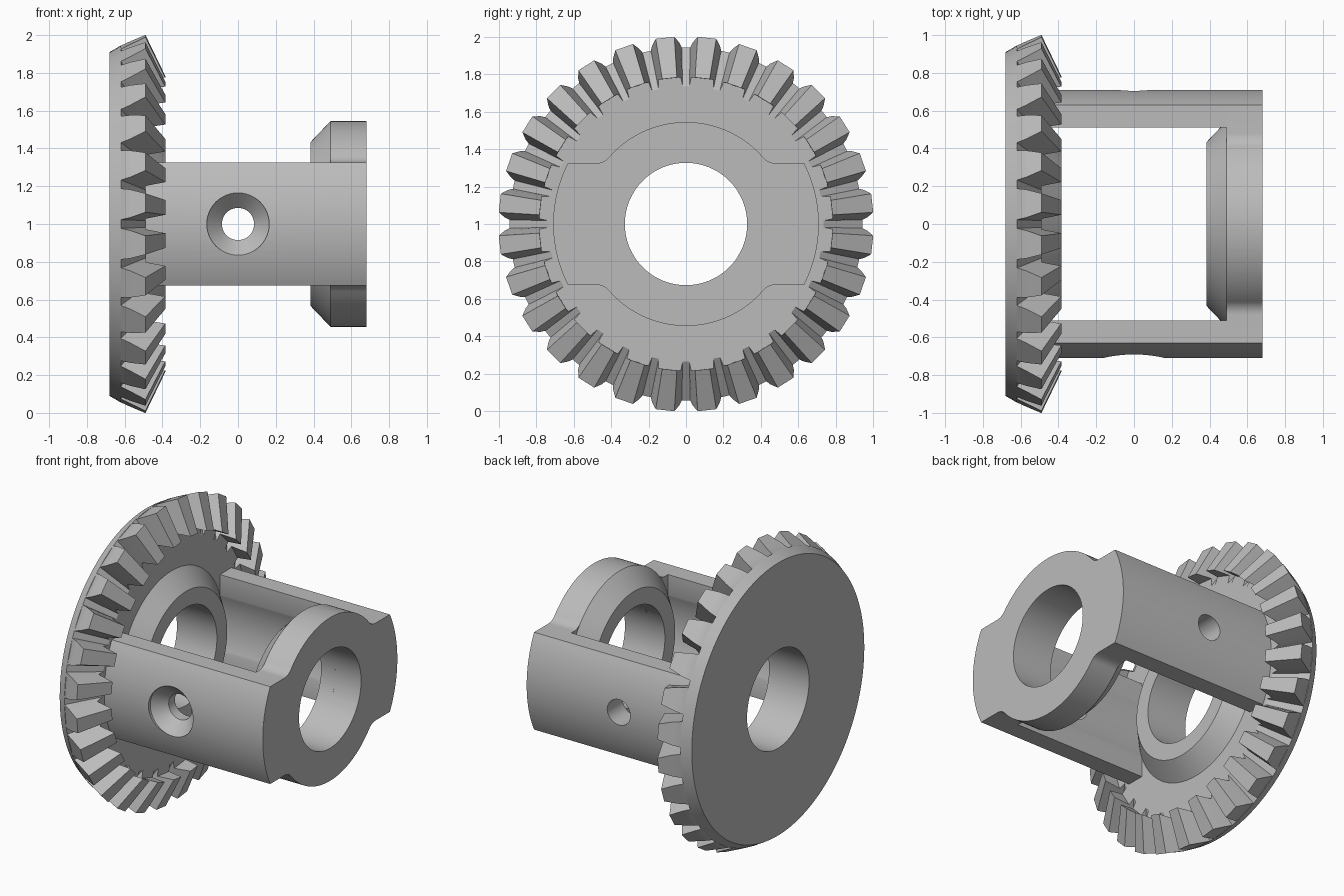
import bpy, bmesh
from math import sin, cos, pi, asin, atan2, sqrt, hypot, radians

if "Cube" in bpy.data.objects:
    bpy.data.objects.remove(bpy.data.objects["Cube"])

STEEL = bpy.data.materials.new("grey_steel")
STEEL.use_nodes = True
STEEL.diffuse_color = (0.5, 0.5, 0.5, 1)
STEEL.node_tree.nodes["Principled BSDF"].inputs["Base Color"].default_value = (0.5, 0.5, 0.5, 1)

AXIS_Z = 1.0      # height of the shaft axis
BORE = 0.327
ARM_R, ARM_H, ARM_IN = 0.71, 0.325, 0.51
BOSS_R = 0.545
FACE, END = 0.49, 0.68
TEETH = 28


def finish(name, bm):
    """Turn a bmesh into a smooth-by-angle object on the shaft axis."""
    bmesh.ops.recalc_face_normals(bm, faces=bm.faces)
    mesh = bpy.data.meshes.new(name)
    bm.to_mesh(mesh)
    bm.free()
    mesh.materials.append(STEEL)
    obj = bpy.data.objects.new(name, mesh)
    bpy.context.collection.objects.link(obj)
    obj.location.z = AXIS_Z
    return obj


def smooth(obj):
    bpy.ops.object.select_all(action='DESELECT')
    obj.select_set(True)
    bpy.context.view_layer.objects.active = obj
    bpy.ops.object.shade_smooth_by_angle(angle=radians(25))


def skin(bm, loops, closed):
    """Join point loops with quads, capping the ends unless closed."""
    rings = [[bm.verts.new(p) for p in loop] for loop in loops]
    n = len(rings[0])
    pairs = list(zip(rings, rings[1:])) + ([(rings[-1], rings[0])] if closed else [])
    for a, b in pairs:
        for i in range(n):
            j = (i + 1) % n
            bm.faces.new((a[i], a[j], b[j], b[i]))
    if not closed:
        bm.faces.new(rings[0])
        bm.faces.new(rings[-1])


def lathe(name, profile, segs=128):
    """Revolve a closed (x, radius) profile round the x axis."""
    bm = bmesh.new()
    turns = [2 * pi * i / segs for i in range(segs)]
    skin(bm, [[(x, r * cos(t), r * sin(t)) for x, r in profile] for t in turns], True)
    return finish(name, bm)


# Gear blank with bore, back cone, root cone and chamfered boss
smooth(lathe("gear_body", [
    (-END, BORE), (-END, 0.91), (-0.62, 0.945), (-FACE, 0.735),
    (-FACE, BOSS_R), (-0.385, 0.435), (-0.385, BORE)]))

# Bevel teeth: each level is half angle, outer (x, r), inner (x, r)
levels = [
    (0.096, (-0.64, 0.925), (-0.53, 0.72)),
    (0.088, (-0.62, 0.945), (-FACE, 0.735)),
    (0.077, (-0.57, 0.968), (-FACE, 0.785)),
    (0.050, (-0.49, 1.003), (-0.385, 0.785)),
]
bm = bmesh.new()
for k in range(TEETH):
    mid = 2 * pi * (k + 0.5) / TEETH
    loops = []
    for half, outer, inner in levels:
        corners = [(outer, -half), (outer, half), (inner, half), (inner, -half)]
        loops.append([(x, r * cos(mid + a), r * sin(mid + a)) for (x, r), a in corners])
    skin(bm, loops, False)
smooth(finish("gear_teeth", bm))

# Boss on the inside of the end plate
smooth(lathe("end_boss", [(FACE, BORE), (FACE, BOSS_R), (0.385, 0.435), (0.385, BORE)]))

# End plate: quarter outline with arm arc, fillet and round rim
fillet = 0.09
fz = ARM_H + fillet
fy = sqrt((BOSS_R + fillet) ** 2 - fz ** 2)
corner = asin(ARM_H / ARM_R)
tangent = atan2(fz, fy)
quarter = [(ARM_R * cos(corner * i / 12), ARM_R * sin(corner * i / 12)) for i in range(13)]
for i in range(9):
    a = -pi / 2 + (tangent - pi / 2) * i / 8
    quarter.append((fy + fillet * cos(a), fz + fillet * sin(a)))
for i in range(1, 17):
    a = tangent + (pi / 2 - tangent) * i / 16
    quarter.append((BOSS_R * cos(a), BOSS_R * sin(a)))
half_outline = quarter + [(-y, z) for y, z in quarter[-2::-1]]
outline = half_outline + [(y, -z) for y, z in half_outline[-2:0:-1]]
bm = bmesh.new()
sections = []
for y, z in outline:
    s = BORE / hypot(y, z)
    sections.append([(FACE, y, z), (END, y, z), (END, y * s, z * s), (FACE, y * s, z * s)])
skin(bm, sections, True)
smooth(finish("end_plate", bm))


# Side arms: round outside, flat inside with a shallow concave channel
def arm(name, side, hole):
    groove = asin(sqrt(BOSS_R ** 2 - ARM_IN ** 2) / BOSS_R)
    steps = [i / 12 - 1 for i in range(25)]
    section = [(ARM_R * cos(corner * s), ARM_R * sin(corner * s)) for s in steps]
    section.append((ARM_IN, ARM_H))
    section += [(BOSS_R * cos(groove * s), -BOSS_R * sin(groove * s)) for s in steps]
    section.append((ARM_IN, -ARM_H))
    bm = bmesh.new()
    skin(bm, [[(x, side * y, z) for y, z in section] for x in (-FACE - 0.01, FACE)], False)
    obj = finish(name, bm)

    # Radial pin hole cut from (distance, radius) stations
    bm = bmesh.new()
    turns = [2 * pi * i / 48 for i in range(48)]
    skin(bm, [[(r * cos(t), side * d, r * sin(t)) for t in turns] for d, r in hole], False)
    cutter = finish(name + "_cutter", bm)
    cutter.hide_render = True
    mod = obj.modifiers.new("pin_hole", 'BOOLEAN')
    mod.operation = 'DIFFERENCE'
    mod.solver = 'EXACT'
    mod.object = cutter
    bpy.context.view_layer.update()
    bpy.context.view_layer.objects.active = obj
    bpy.ops.object.modifier_apply(modifier=mod.name)
    bpy.data.objects.remove(cutter)
    smooth(obj)


arm("front_arm", -1, [(0.4, 0.085), (0.61, 0.085), (0.69, 0.165), (0.8, 0.165)])
arm("back_arm", 1, [(0.4, 0.085), (0.8, 0.085)])
